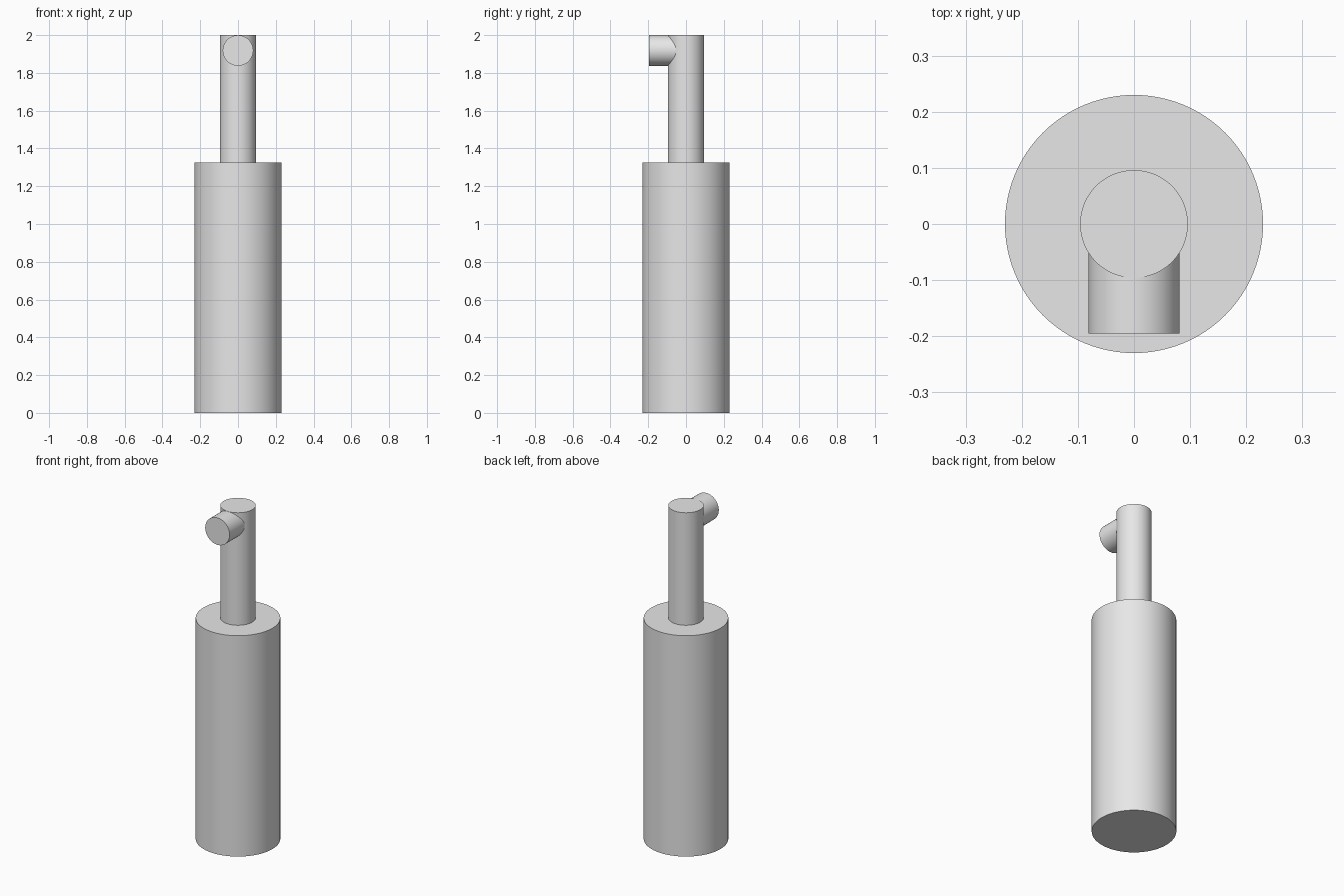
import bpy
import math

cube = bpy.data.objects.get("Cube")
if cube:
    bpy.data.objects.remove(cube, do_unlink=True)

# Single grey material
grey = bpy.data.materials.new("light grey")
grey.use_nodes = True
colour = (0.8, 0.8, 0.8, 1.0)
grey.diffuse_color = colour
grey.node_tree.nodes["Principled BSDF"].inputs["Base Color"].default_value = colour


def cylinder(name, radius, length, centre, tilt=0.0):
    bpy.ops.mesh.primitive_cylinder_add(
        vertices=96, radius=radius, depth=length,
        location=centre, rotation=(tilt, 0, 0))
    part = bpy.context.object
    part.name = name
    part.data.materials.append(grey)
    bpy.ops.object.shade_smooth_by_angle(angle=math.radians(30))
    return part


BODY_TOP = 1.325
SPOUT_RADIUS = 0.081
SPOUT_REACH = 0.195

# Wide lower body
cylinder("body", 0.23, BODY_TOP, (0, 0, BODY_TOP / 2))

# Narrow neck standing on the body
cylinder("neck", 0.096, 2 - BODY_TOP, (0, 0, (2 + BODY_TOP) / 2))

# Short spout facing the front, level with the neck top
cylinder("spout", SPOUT_RADIUS, SPOUT_REACH,
         (0, -SPOUT_REACH / 2, 2 - SPOUT_RADIUS - 0.0005), math.pi / 2)
